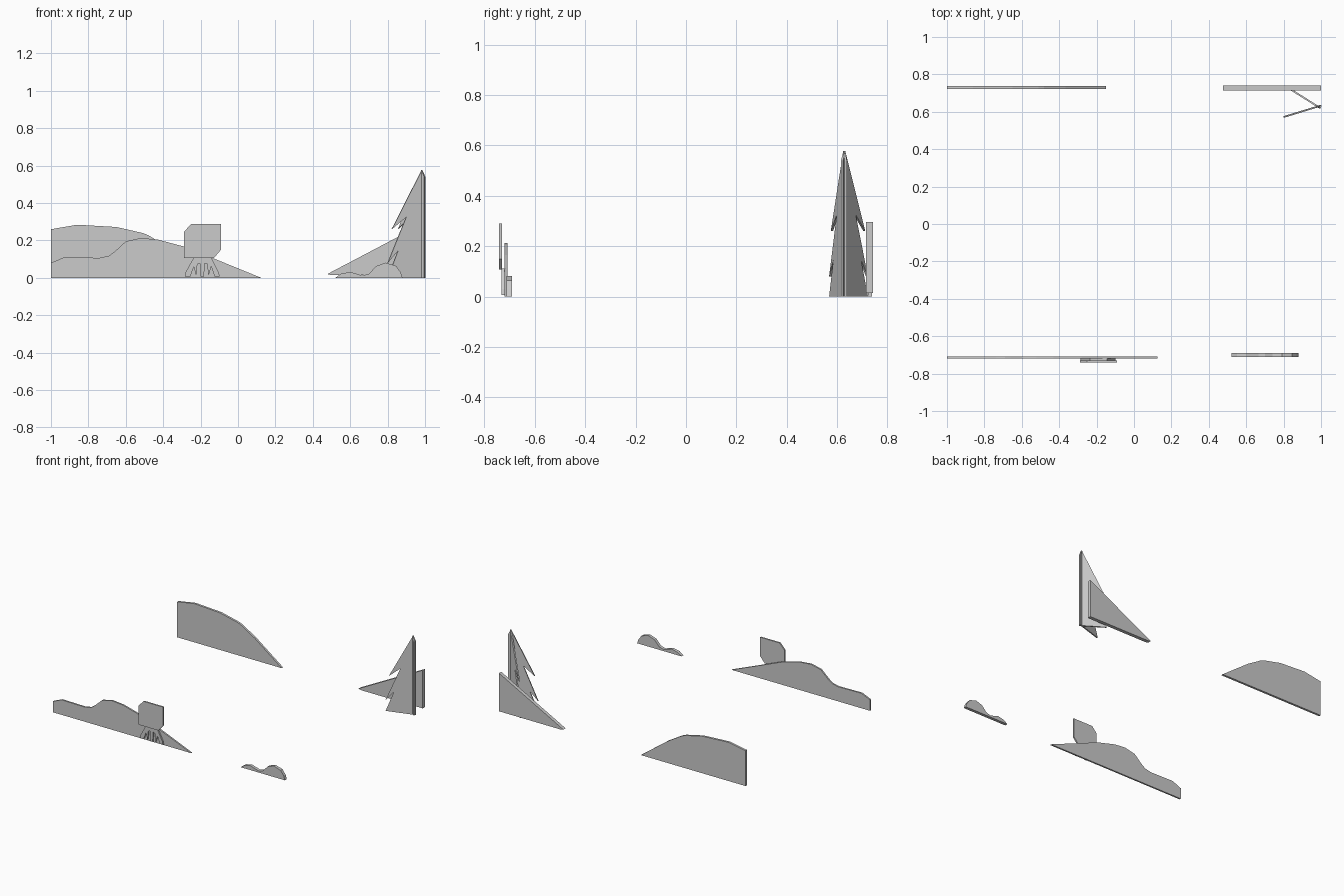
import bpy
import bmesh
from mathutils import Vector


def cutout(name, outline, origin, across, normal, thick):
    """Flat panel: (u, z) outline placed along 'across', thickened along 'normal'."""
    origin, across = Vector(origin), Vector(across)
    offset = Vector(normal).normalized() * thick
    bm = bmesh.new()
    verts = [bm.verts.new(origin + across * u + Vector((0, 0, z)) - offset / 2)
             for u, z in outline]
    face = bm.faces.new(verts)
    ext = bmesh.ops.extrude_face_region(bm, geom=[face], use_keep_orig=True)
    moved = [g for g in ext["geom"] if isinstance(g, bmesh.types.BMVert)]
    bmesh.ops.translate(bm, vec=offset, verts=moved)
    bmesh.ops.recalc_face_normals(bm, faces=bm.faces[:])
    # split concave panels cleanly
    bmesh.ops.triangulate(bm, faces=[f for f in bm.faces if len(f.verts) > 4])
    mesh = bpy.data.meshes.new(name)
    bm.to_mesh(mesh)
    bm.free()
    obj = bpy.data.objects.new(name, mesh)
    bpy.context.collection.objects.link(obj)
    return obj


def front_panel(name, outline, y0, y1):
    return cutout(name, outline, (0, (y0 + y1) / 2, 0), (1, 0, 0), (0, 1, 0), y1 - y0)


# Hills
front_panel("back_hill", [
    (-1, 0), (-0.15, 0), (-0.367, 0.16), (-0.48, 0.228), (-0.51, 0.24),
    (-0.65, 0.272), (-0.86, 0.284), (-1, 0.26)], 0.722, 0.738)
front_panel("front_hill", [
    (-1, 0), (0.125, 0), (-0.28, 0.165), (-0.43, 0.205), (-0.52, 0.213),
    (-0.6, 0.195), (-0.66, 0.14), (-0.69, 0.118), (-0.74, 0.107),
    (-0.93, 0.11), (-1, 0.08)], -0.72, -0.708)
front_panel("sloped_ridge", [
    (0.477, 0.02), (0.5, 0.015), (1, 0.015), (1, 0.295)], 0.715, 0.741)

# Low bush
front_panel("bush", [
    (0.52, 0), (0.88, 0), (0.87, 0.03), (0.845, 0.064), (0.79, 0.081),
    (0.74, 0.064), (0.70, 0.022), (0.665, 0.012), (0.6, 0.032), (0.55, 0.022)],
    -0.712, -0.69)

# Small tree: clipped canopy on a splayed, rooted trunk
front_panel("tree_canopy", [
    (-0.289, 0.107), (-0.128, 0.107), (-0.091, 0.15), (-0.091, 0.289),
    (-0.25, 0.289), (-0.289, 0.246)], -0.741, -0.730)
front_panel("tree_roots", [
    (-0.235, 0.112), (-0.28, 0.03), (-0.285, 0.006), (-0.255, 0.008),
    (-0.236, 0.06), (-0.224, 0.01), (-0.217, 0.075), (-0.203, 0.078),
    (-0.2, 0.006), (-0.182, 0.006), (-0.178, 0.078), (-0.165, 0.075),
    (-0.158, 0.01), (-0.143, 0.06), (-0.125, 0.008), (-0.098, 0.006),
    (-0.103, 0.03), (-0.145, 0.112)], -0.731, -0.718)

# Pine: two crossed jagged panels, clipped just past the trunk axis
pine = [(-0.1, 0), (1, 0), (0.7, 0.145), (1, 0.08), (0.46, 0.325),
        (0.88, 0.26), (0, 0.578), (-0.1, 0.54)]
for name, dx, dy in (("pine_front_panel", -0.183, -0.056),
                     ("pine_back_panel", -0.143, 0.09)):
    cutout(name, pine, (0.983, 0.628, 0), (dx, dy, 0), (-dy, dx, 0), 0.009)
